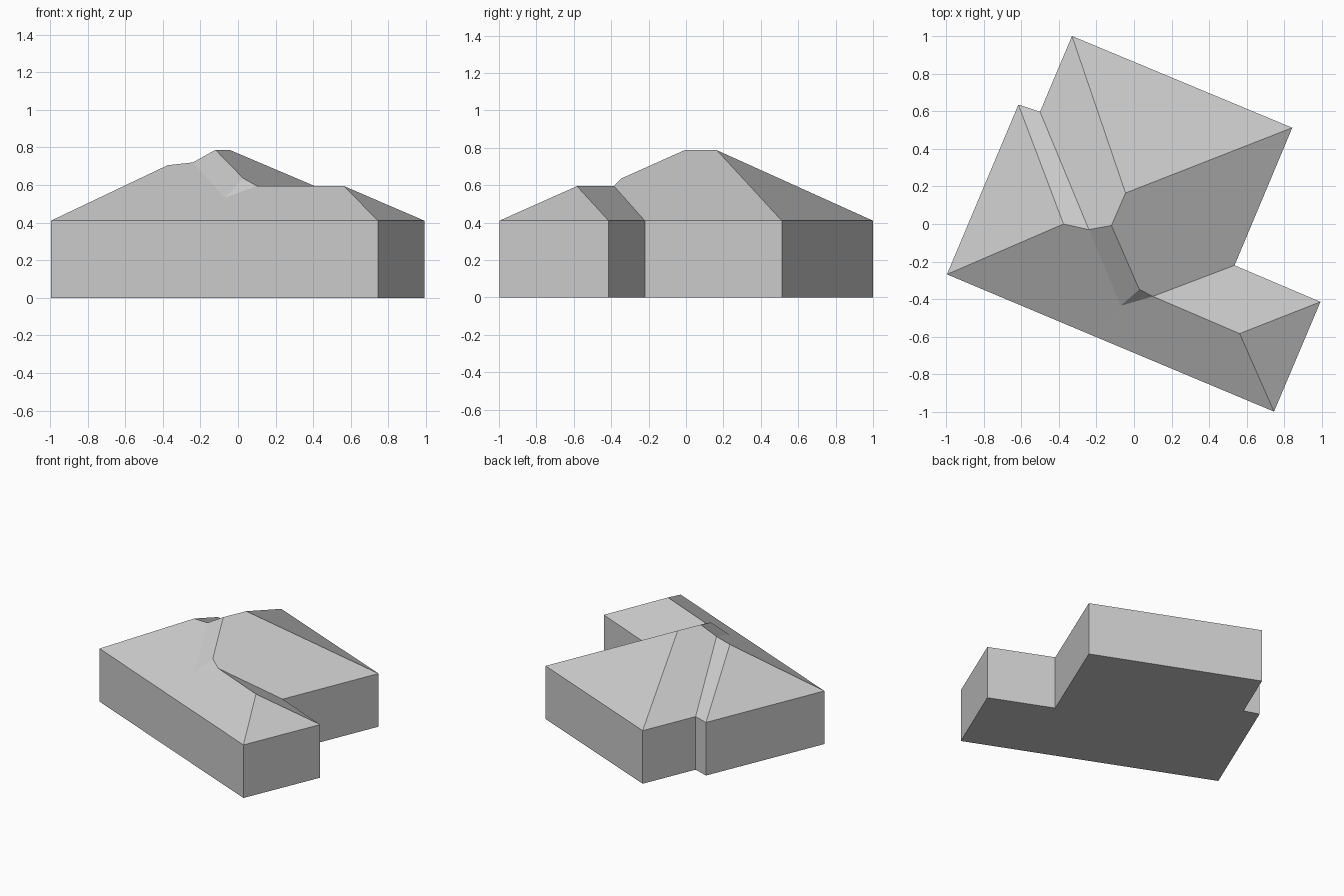
import bpy
import bmesh

default_cube = bpy.data.objects.get("Cube")
if default_cube:
    bpy.data.objects.remove(default_cube, do_unlink=True)

EAVE = 0.41

# Footprint corners, counter-clockwise seen from above
footprint = {
    "west": (-0.995, -0.268),
    "front_kink": (-0.2, -0.602),
    "south": (0.745, -0.998),
    "wing_east": (0.992, -0.414),
    "inner_corner": (0.535, -0.22),
    "east": (0.842, 0.512),
    "north": (-0.33, 1.0),
    "notch": (-0.5, 0.597),
    "west_back": (-0.615, 0.635),
}

# Ridge ends and valley points of the roof
ridges = {
    "west_peak": (-0.375, 0.0, 0.705),
    "saddle": (-0.24, -0.03, 0.72),
    "main_front": (-0.12, -0.008, 0.787),
    "main_back": (-0.045, 0.165, 0.787),
    "valley_top": (0.028, -0.348, 0.635),
    "valley_low": (-0.07, -0.435, 0.532),
    "wing_start": (0.1, -0.385, 0.595),
    "wing_end": (0.562, -0.583, 0.595),
}

# Each slope is listed by the points around it
slopes = [
    "west front_kink valley_low saddle west_peak",
    "front_kink south wing_end wing_start valley_low",
    "south wing_east wing_end",
    "wing_east inner_corner wing_start wing_end",
    "inner_corner east main_back main_front valley_top wing_start",
    "east north main_back",
    "north notch saddle main_front main_back",
    "notch west_back west_peak saddle",
    "west_back west west_peak",
    "saddle valley_low valley_top main_front",
    "valley_low wing_start valley_top",
]


def make_material(name, color):
    mat = bpy.data.materials.new(name)
    mat.use_nodes = True
    mat.diffuse_color = color
    mat.node_tree.nodes["Principled BSDF"].inputs["Base Color"].default_value = color
    return mat


def make_object(name, bm, mat):
    mesh = bpy.data.meshes.new(name)
    bm.to_mesh(mesh)
    bm.free()
    mesh.materials.append(mat)
    obj = bpy.data.objects.new(name, mesh)
    bpy.context.collection.objects.link(obj)
    return obj


grey = make_material("plain grey", (0.6, 0.6, 0.6, 1))

# Walls: a floor with a ring of upright faces
bm = bmesh.new()
low = [bm.verts.new((x, y, 0)) for x, y in footprint.values()]
high = [bm.verts.new((x, y, EAVE)) for x, y in footprint.values()]
bm.faces.new(low[::-1])
for i in range(len(low)):
    j = (i + 1) % len(low)
    bm.faces.new((low[i], low[j], high[j], high[i]))
make_object("walls", bm, grey)

# Roof: hipped slopes sharing the eaves and ridges
bm = bmesh.new()
points = {name: bm.verts.new((x, y, EAVE)) for name, (x, y) in footprint.items()}
points.update({name: bm.verts.new(co) for name, co in ridges.items()})
for slope in slopes:
    bm.faces.new([points[name] for name in slope.split()])
make_object("roof", bm, grey)
